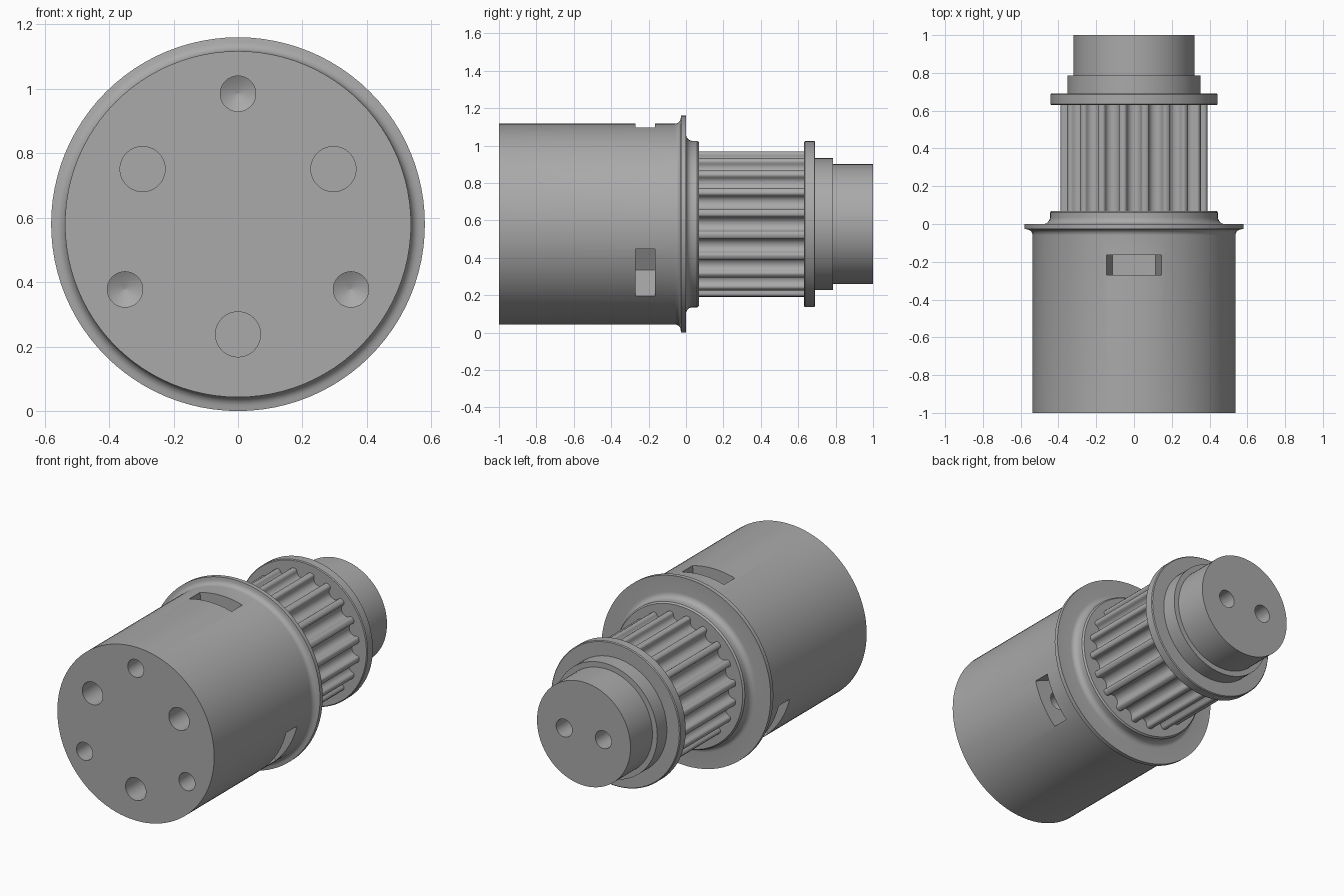
import bpy, bmesh
from math import sin, cos, pi, radians
from mathutils import Matrix, Vector

AXIS_Z = 0.58      # height of the long axis
TEETH = 20

cube = bpy.data.objects.get("Cube")
if cube:
    bpy.data.objects.remove(cube, do_unlink=True)

grey = bpy.data.materials.new("plain_grey")
grey.use_nodes = True
colour = (0.4, 0.4, 0.4, 1)
grey.diffuse_color = colour
grey.node_tree.nodes["Principled BSDF"].inputs["Base Color"].default_value = colour


def finish(name, bm):
    """Turn a bmesh into a named object lying on the long axis."""
    bmesh.ops.remove_doubles(bm, verts=bm.verts, dist=1e-5)
    bmesh.ops.recalc_face_normals(bm, faces=bm.faces)
    mesh = bpy.data.meshes.new(name)
    bm.to_mesh(mesh)
    bm.free()
    mesh.materials.append(grey)
    ob = bpy.data.objects.new(name, mesh)
    ob.location.z = AXIS_Z
    bpy.context.collection.objects.link(ob)
    return ob


def lathe(name, profile, x=0, z=0, sides=96):
    """Solid of revolution about y; profile is (y, radius) from front to back."""
    bm = bmesh.new()
    rings = [[bm.verts.new((x + r * cos(2 * pi * i / sides), y,
                            z + r * sin(2 * pi * i / sides)))
              for i in range(sides)] for y, r in profile]
    for a, b in zip(rings, rings[1:]):
        for i in range(sides):
            j = (i + 1) % sides
            bm.faces.new((a[i], a[j], b[j], b[i]))
    bm.faces.new(rings[0])
    bm.faces.new(rings[-1])
    return finish(name, bm)


def arc(cy, cr, radius, start, end, steps=6):
    """Rounded piece of a lathe profile."""
    angles = [radians(start + (end - start) * i / steps) for i in range(steps + 1)]
    return [(cy + radius * cos(a), cr + radius * sin(a)) for a in angles]


def cut(target, cutter):
    cutter.hide_render = True
    mod = target.modifiers.new("cut", 'BOOLEAN')
    mod.operation = 'DIFFERENCE'
    mod.solver = 'EXACT'
    mod.object = cutter
    bpy.context.view_layer.objects.active = target
    bpy.ops.object.modifier_apply(modifier=mod.name)
    bpy.data.objects.remove(cutter, do_unlink=True)


def drill(target, x, z, radius, start, end, tip):
    """Blind hole along y with a pointed end of the given length."""
    cut(target, lathe("drill", [(start, radius), (end, radius),
                                (end + tip, radius * 0.02)], x, z, 40))


# Main drum with filleted flange and collar
body = lathe("drum_and_flange",
             [(-1, 0.537)]
             + arc(-0.06, 0.569, 0.032, -90, 0)
             + [(-0.026, 0.58), (0, 0.58)]
             + arc(0.035, 0.48, 0.035, 180, 270)
             + [(0.06, 0.445), (0.07, 0.437)])

# Pointed screw holes and the radial pockets they pass through
for deg in (90, 210, 330):
    a = radians(deg)
    bm = bmesh.new()
    bmesh.ops.create_cube(bm, size=1)
    for v in bm.verts:
        outer = v.co.z > 0
        half = 0.169 if outer else 0.115
        v.co = Vector((half * (1 if v.co.x > 0 else -1),
                       -0.27 if v.co.y < 0 else -0.165,
                       0.7 if outer else 0.29))
    bm.transform(Matrix.Rotation(radians(90 - deg), 4, 'Y'))
    cut(body, finish("pocket_cutter", bm))
    drill(body, 0.405 * cos(a), 0.405 * sin(a), 0.055, -1.1, -0.13, 0.03)

# Flat-bottomed holes between them
for deg in (30, 150, 270):
    a = radians(deg)
    cut(body, lathe("drill", [(-1.1, 0.07), (-0.5, 0.07)],
                    0.342 * cos(a), 0.342 * sin(a), 40))

# Toothed pulley: round-bottomed grooves with softened lands
R, GROOVE = 0.393, 0.038
half_groove = [(0.053, R), (0.046, R - 0.003), (0.041, R - 0.008)]
half_groove += [(GROOVE * cos(t), R - 0.016 - GROOVE * sin(t))
                for t in (radians(15 * i) for i in range(6))]
groove = ([(-t, r) for t, r in half_groove] + [(0, R - 0.016 - GROOVE)]
          + half_groove[::-1])
bm = bmesh.new()
outline = []
for k in range(TEETH):
    for t, r in groove:
        a = 2 * pi * k / TEETH + t / r
        outline.append(bm.verts.new((r * cos(a), 0.06, r * sin(a))))
face = bm.faces.new(outline)
side = bmesh.ops.extrude_face_region(bm, geom=[face])
bmesh.ops.translate(bm, vec=(0, 0.58, 0),
                    verts=[g for g in side["geom"] if isinstance(g, bmesh.types.BMVert)])
pulley = finish("toothed_pulley", bm)

# Retaining disc and stepped shaft end
shaft = lathe("disc_and_shaft_end",
              [(0.63, 0.438), (0.635, 0.443), (0.686, 0.443), (0.691, 0.438),
               (0.691, 0.353), (0.785, 0.353), (0.785, 0.32), (1, 0.32)])
for x in (-0.134, 0.134):
    cut(shaft, lathe("drill", [(1.1, 0.055), (0.74, 0.055), (0.71, 0.001)], x, 0, 40))

# Smooth shading with crisp edges
for ob in (body, pulley, shaft):
    bpy.ops.object.select_all(action='DESELECT')
    ob.select_set(True)
    bpy.context.view_layer.objects.active = ob
    bpy.ops.object.shade_smooth_by_angle(angle=radians(30))
